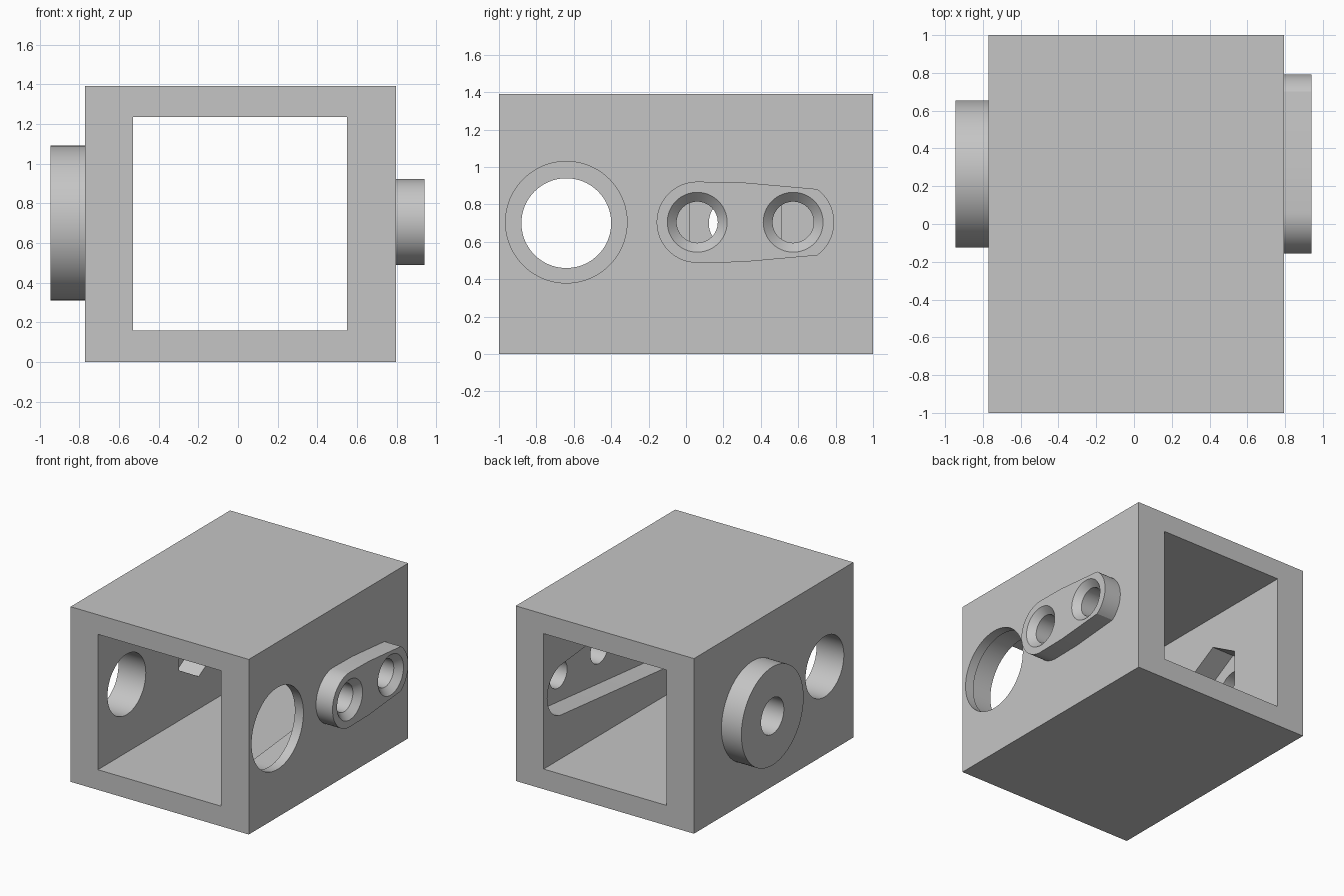
import bpy, bmesh
from math import sin, cos, asin, pi, radians, degrees

cube = bpy.data.objects.get("Cube")
if cube:
    bpy.data.objects.remove(cube, do_unlink=True)

grey = bpy.data.materials.new("plain_grey")
grey.use_nodes = True
colour = (0.56, 0.56, 0.56, 1)
grey.diffuse_color = colour
grey.node_tree.nodes["Principled BSDF"].inputs["Base Color"].default_value = colour

MID = 0.705          # height shared by every side feature


def arc(y, r, start, end, steps, z=MID):
    """Points (y, z) along an arc, angles in degrees."""
    angles = [radians(start + (end - start) * i / steps) for i in range(steps + 1)]
    return [(y + r * cos(a), z + r * sin(a)) for a in angles]


def circle(y, r, sides=64, turn=0, z=MID):
    return arc(y, r, turn, turn + 360, sides, z)[:-1]


def loft(name, x0, outline0, x1, outline1=None):
    """Solid running along x between two outlines with equal point counts."""
    bm = bmesh.new()
    rings = [[bm.verts.new((x, y, z)) for y, z in pts]
             for x, pts in ((x0, outline0), (x1, outline1 or outline0))]
    n = len(outline0)
    for i in range(n):
        j = (i + 1) % n
        bm.faces.new((rings[0][i], rings[0][j], rings[1][j], rings[1][i]))
    for ring in rings:
        bm.faces.new(ring)
    bmesh.ops.recalc_face_normals(bm, faces=bm.faces)
    mesh = bpy.data.meshes.new(name)
    bm.to_mesh(mesh)
    bm.free()
    mesh.materials.append(grey)
    obj = bpy.data.objects.new(name, mesh)
    bpy.context.collection.objects.link(obj)
    return obj


def box(name, x0, x1, y, z0, z1):
    return loft(name, x0, [(-y, z0), (y, z0), (y, z1), (-y, z1)], x1)


def combine(target, tool, operation="DIFFERENCE"):
    """Apply a boolean to the target and discard the tool."""
    mod = target.modifiers.new("combine", "BOOLEAN")
    mod.operation, mod.solver, mod.object = operation, "EXACT", tool
    bpy.context.view_layer.objects.active = target
    bpy.ops.object.modifier_apply(modifier=mod.name)
    bpy.data.objects.remove(tool, do_unlink=True)


# Square tube body, open at front and back
housing = box("housing", -0.77, 0.795, 1, 0, 1.39)
combine(housing, box("bore", -0.53, 0.55, 1.2, 0.16, 1.235))

# Raised round boss on one side
combine(housing, loft("round_boss", -0.945, circle(0.265, 0.39, 96, z=0.7), -0.7), "UNION")

# Raised oblong plate with a slight taper on the other side
lower, upper = [(0.3, MID - 0.213)], [(0.3, MID + 0.213)]
plate = (arc(0.06, 0.217, 90, 270, 32) + lower
         + arc(0.573, 0.219, -54, 54, 20) + upper)
combine(housing, loft("oblong_plate", 0.76, plate, 0.94), "UNION")

# Tapered slot recessed into the inner wall behind the plate
big_y, big_r, small_y, small_r = -0.64, 0.335, 0.755, 0.2
tilt = degrees(asin((big_r - small_r) / (small_y - big_y)))
slot = (arc(small_y, small_r, tilt - 90, 90 - tilt, 32)
        + arc(big_y, big_r, 90 - tilt, 270 + tilt, 40))
combine(housing, loft("slot", 0.5, slot, 0.72))

# Large access holes through both walls
combine(housing, loft("wide_hole", 0.6, circle(big_y, 0.325, 80), 0.9))
combine(housing, loft("narrow_hole", -0.9, circle(big_y, 0.24, 80, z=0.7), -0.4))

# Countersunk screw holes in the plate
for y in (0.06, 0.573):
    combine(housing, loft("screw_hole", 0.6, circle(y, 0.11), 1.0))
    combine(housing, loft("countersink", 0.89, circle(y, 0.11), 0.95, circle(y, 0.17)))

# Hexagonal nut pocket and its bolt hole through the round boss
combine(housing, loft("nut_pocket", -0.72, circle(0.265, 0.283, 6, 30, 0.7), -0.4))
combine(housing, loft("bolt_hole", -1.1, circle(0.265, 0.143, z=0.7), -0.4))

# Smooth round walls, crisp edges
bpy.ops.object.select_all(action="DESELECT")
housing.select_set(True)
bpy.context.view_layer.objects.active = housing
bpy.ops.object.shade_smooth_by_angle(angle=radians(25))
